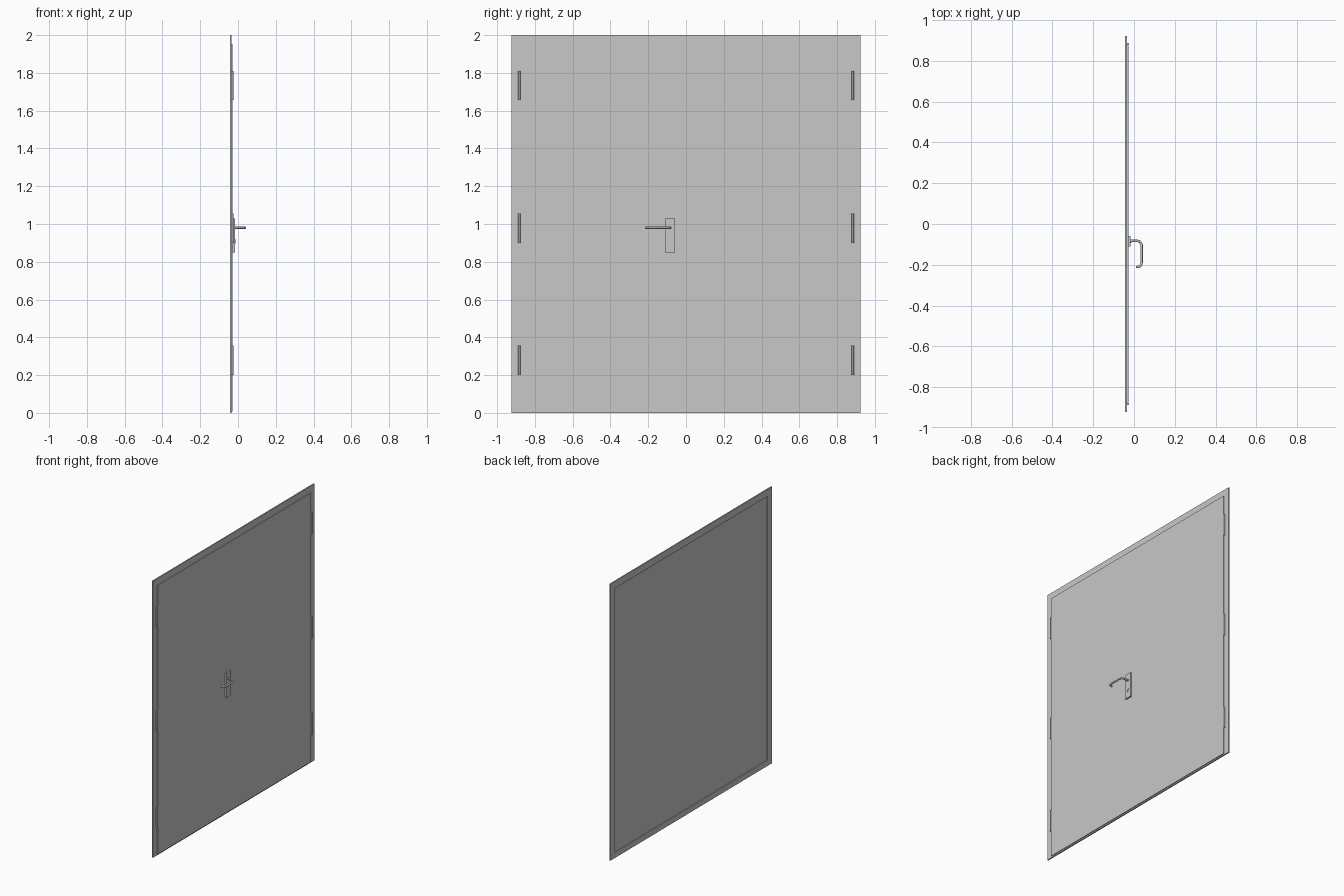
import bpy, bmesh, math
from mathutils import Matrix, Vector

cube = bpy.data.objects.get("Cube")
if cube:
    bpy.data.objects.remove(cube, do_unlink=True)

# Single painted-metal colour
grey = bpy.data.materials.new("light grey metal")
grey.use_nodes = True
colour = (0.58, 0.58, 0.58, 1.0)
grey.diffuse_color = colour
grey.node_tree.nodes["Principled BSDF"].inputs["Base Color"].default_value = colour


def finish(name, bm, smooth=False):
    bmesh.ops.recalc_face_normals(bm, faces=bm.faces[:])
    mesh = bpy.data.meshes.new(name)
    bm.to_mesh(mesh)
    bm.free()
    obj = bpy.data.objects.new(name, mesh)
    bpy.context.collection.objects.link(obj)
    mesh.materials.append(grey)
    if smooth:
        bpy.ops.object.select_all(action='DESELECT')
        obj.select_set(True)
        bpy.context.view_layer.objects.active = obj
        bpy.ops.object.shade_smooth_by_angle(angle=math.radians(40))
    return obj


def box(name, x0, x1, y0, y1, z0, z1):
    bm = bmesh.new()
    bmesh.ops.create_cube(bm, size=1)
    bmesh.ops.scale(bm, vec=(x1 - x0, y1 - y0, z1 - z0), verts=bm.verts[:])
    bmesh.ops.translate(bm, vec=((x0 + x1) / 2, (y0 + y1) / 2, (z0 + z1) / 2), verts=bm.verts[:])
    return finish(name, bm)


def cylinder(name, centre, radius, length, axis='Z', segments=20):
    bm = bmesh.new()
    turn = Matrix.Rotation(math.pi / 2, 4, 'Y') if axis == 'X' else Matrix()
    bmesh.ops.create_cone(bm, cap_ends=True, segments=segments, radius1=radius, radius2=radius,
                          depth=length, matrix=Matrix.Translation(centre) @ turn)
    return finish(name, bm, True)


# Frame: flat ring extruded in x, with a low sill behind the leaf
FRAME_BACK, FRAME_FRONT, HALF = -0.043, -0.034, 0.923
bm = bmesh.new()
outer = [(-HALF, 0), (HALF, 0), (HALF, 2), (-HALF, 2)]
inner = [(-0.872, 0.04), (0.872, 0.04), (0.872, 1.95), (-0.872, 1.95)]
vo = [bm.verts.new((FRAME_BACK, y, z)) for y, z in outer]
vi = [bm.verts.new((FRAME_BACK, y, z)) for y, z in inner]
ring = [bm.faces.new((vo[i], vo[(i + 1) % 4], vi[(i + 1) % 4], vi[i])) for i in range(4)]
ext = bmesh.ops.extrude_face_region(bm, geom=ring, use_keep_orig=True)
bmesh.ops.translate(bm, vec=(FRAME_FRONT - FRAME_BACK, 0, 0),
                    verts=[g for g in ext["geom"] if isinstance(g, bmesh.types.BMVert)])
finish("door_frame", bm)

# Leaf: core inside the frame opening and an overlapping front panel
box("leaf_core", -0.037, -0.033, -0.871, 0.871, 0.041, 1.949)
box("leaf_panel", -0.0338, -0.028, -0.876, 0.876, 0.008, 1.953)

# Three hinges on each side
for side, y in (("right", -0.883), ("left", 0.883)):
    for level, z in (("lower", 0.278), ("middle", 0.978), ("upper", 1.733)):
        cylinder(f"{level}_{side}_hinge", (-0.03, y, z), 0.0055, 0.155)

# Lock plate and key cylinder
box("lock_plate", -0.028, -0.017, -0.11, -0.058, 0.85, 1.03)
cylinder("key_cylinder", (-0.017, -0.084, 0.912), 0.008, 0.006, 'X')
box("key_slot", -0.016, -0.0145, -0.087, -0.081, 0.895, 0.912)
cylinder("handle_collar", (-0.016, -0.084, 0.98), 0.009, 0.006, 'X')

# Lever handle: tube swept along a path with rounded corners
R = 0.006
Z = 0.98
centreline = [Vector((-0.02, -0.083)), Vector((0.037, -0.083)),
              Vector((0.037, -0.211)), Vector((0.01, -0.211))]
path = [centreline[0]]
for before, corner, after in zip(centreline, centreline[1:], centreline[2:]):
    a = (before - corner).normalized() * 0.02
    b = (after - corner).normalized() * 0.02
    for i in range(9):
        t = i / 8 * math.pi / 2
        path.append(corner + a * (1 - math.sin(t)) + b * (1 - math.cos(t)))
path.append(centreline[-1])

bm = bmesh.new()
rings = []
for i, p in enumerate(path):
    d = (path[min(i + 1, len(path) - 1)] - path[max(i - 1, 0)]).normalized()
    n = Vector((-d.y, d.x))
    rings.append([bm.verts.new((p.x + n.x * R * math.cos(a), p.y + n.y * R * math.cos(a),
                                Z + R * math.sin(a)))
                  for a in (k * math.tau / 16 for k in range(16))])
for r, s in zip(rings, rings[1:]):
    for k in range(16):
        bm.faces.new((r[k], r[(k + 1) % 16], s[(k + 1) % 16], s[k]))
bm.faces.new(rings[0])
bm.faces.new(rings[-1])
finish("lever_handle", bm, True)
